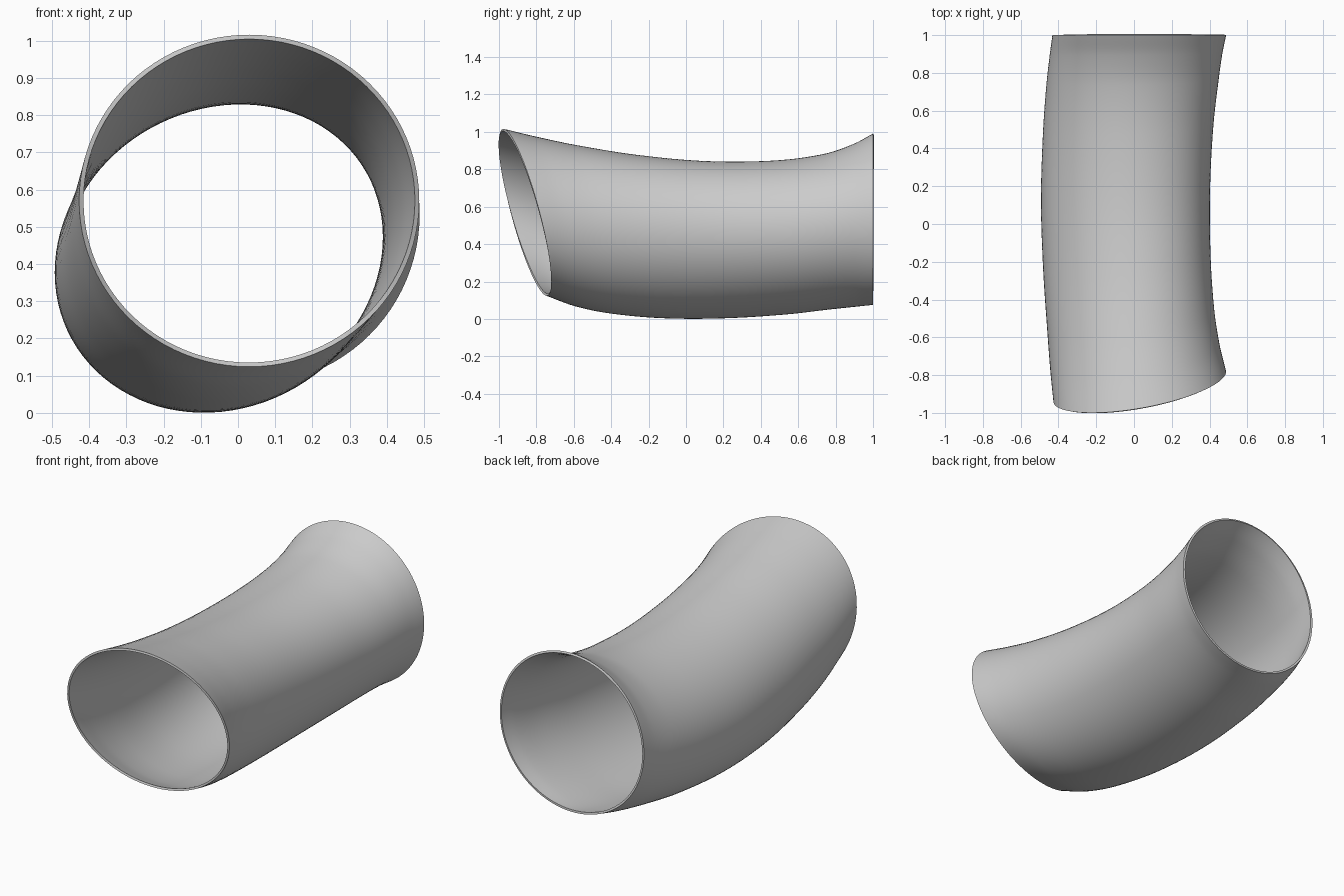
import bpy, bmesh, math

if "Cube" in bpy.data.objects:
    bpy.data.objects.remove(bpy.data.objects["Cube"])

# Cross-sections from front to back: y, x centre, z centre, x radius, z radius, skew, tilt
SECTIONS = [
    (-0.86, 0.030, 0.570, 0.457, 0.446, 0.00, 1.00),
    (-0.70, 0.004, 0.522, 0.448, 0.453, 0.04, 0.91),
    (-0.50, -0.018, 0.480, 0.442, 0.450, 0.07, 0.80),
    (-0.20, -0.038, 0.441, 0.443, 0.437, 0.10, 0.65),
    (0.15, -0.045, 0.4235, 0.4475, 0.4205, 0.11, 0.46),
    (0.50, -0.031, 0.435, 0.451, 0.412, 0.10, 0.27),
    (0.75, -0.008, 0.466, 0.4555, 0.416, 0.08, 0.13),
    (0.90, 0.011, 0.500, 0.457, 0.435, 0.05, 0.05),
    (1.00, 0.028, 0.533, 0.460, 0.458, 0.00, 0.00),
]
TILT_X, TILT_Z = 0.17, -0.26   # slope of the front mouth plane
SIDES, STEPS = 96, 6


def smooth_section(i, u):
    """Interpolate all section values over y with a cubic Hermite curve."""
    a, b = SECTIONS[i], SECTIONS[i + 1]
    p, n = SECTIONS[max(i - 1, 0)], SECTIONS[min(i + 2, len(SECTIONS) - 1)]
    h = b[0] - a[0]
    out = [a[0] + u * h]
    for k in range(1, 7):
        ma = (b[k] - p[k]) / (b[0] - p[0]) * h
        mb = (n[k] - a[k]) / (n[0] - a[0]) * h
        out.append((2*u**3 - 3*u**2 + 1) * a[k] + (u**3 - 2*u**2 + u) * ma
                   + (3*u**2 - 2*u**3) * b[k] + (u**3 - u**2) * mb)
    return out


rows = [smooth_section(i, s / STEPS)
        for i in range(len(SECTIONS) - 1) for s in range(STEPS)]
rows.append(SECTIONS[-1])

# Loft the bent tube
bm = bmesh.new()
rings = []
for y, cx, cz, rx, rz, skew, tilt in rows:
    ring = []
    for j in range(SIDES):
        t = math.tau * j / SIDES
        dx, dz = rx * math.cos(t), rz * math.sin(t + skew)
        ring.append(bm.verts.new((cx + dx, y + tilt * (TILT_X * dx + TILT_Z * dz), cz + dz)))
    rings.append(ring)
for r0, r1 in zip(rings, rings[1:]):
    for j in range(SIDES):
        k = (j + 1) % SIDES
        bm.faces.new((r0[j], r1[j], r1[k], r0[k]))

mesh = bpy.data.meshes.new("bent_tube")
bm.to_mesh(mesh)
bm.free()
tube = bpy.data.objects.new("bent_tube", mesh)
bpy.context.collection.objects.link(tube)

# Thin wall, inward from the outer skin
wall = tube.modifiers.new("wall", 'SOLIDIFY')
wall.thickness = 0.012
wall.offset = -1

bpy.context.view_layer.objects.active = tube
tube.select_set(True)
bpy.ops.object.modifier_apply(modifier="wall")
bpy.ops.object.shade_smooth_by_angle(angle=math.radians(40))
